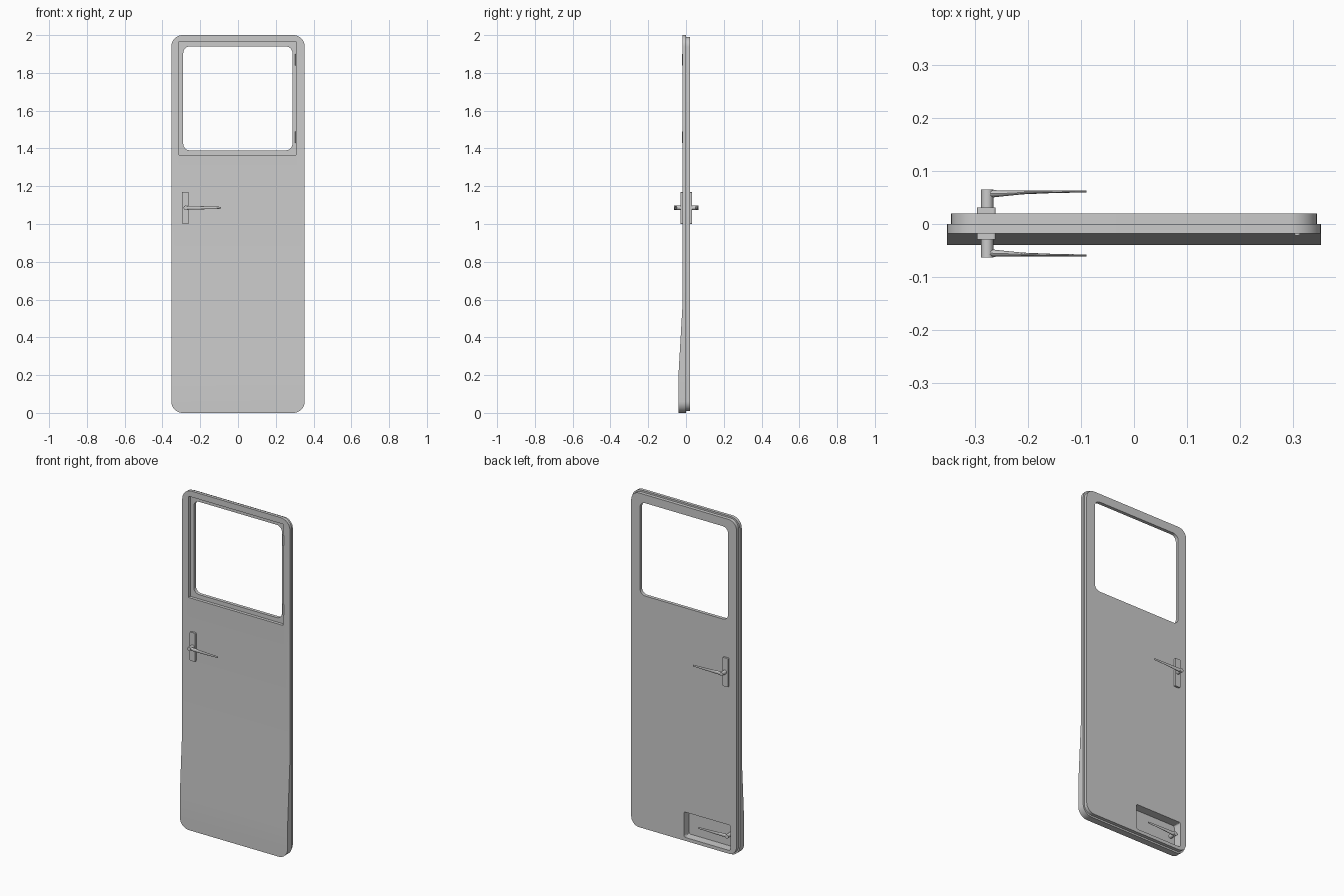
import bpy, bmesh, math
from mathutils import Vector

cube = bpy.data.objects.get("Cube")
if cube:
    bpy.data.objects.remove(cube, do_unlink=True)

grey = bpy.data.materials.new("light grey")
grey.use_nodes = True
GREY = (0.6, 0.6, 0.6, 1)
grey.diffuse_color = GREY
grey.node_tree.nodes["Principled BSDF"].inputs["Base Color"].default_value = GREY


def finish(name, bm):
    """Turn a bmesh into a linked grey object."""
    bmesh.ops.recalc_face_normals(bm, faces=bm.faces)
    mesh = bpy.data.meshes.new(name)
    bm.to_mesh(mesh)
    bm.free()
    mesh.materials.append(grey)
    obj = bpy.data.objects.new(name, mesh)
    bpy.context.collection.objects.link(obj)
    return obj


def activate(obj):
    bpy.ops.object.select_all(action='DESELECT')
    obj.select_set(True)
    bpy.context.view_layer.objects.active = obj


def smooth(obj):
    activate(obj)
    bpy.ops.object.shade_smooth_by_angle(angle=math.radians(30))


def slab(x0, x1, z0, z1, y0, y1, r, steps=8):
    """Upright rounded rectangle, extruded from y0 to y1."""
    bm = bmesh.new()
    corners = [(x1 - r, z1 - r), (x0 + r, z1 - r), (x0 + r, z0 + r), (x1 - r, z0 + r)]
    ring = []
    for q, (cx, cz) in enumerate(corners):
        for i in range(steps + 1 if r else 1):
            a = math.pi / 2 * (q + i / steps)
            ring.append(bm.verts.new((cx + r * math.cos(a), y0, cz + r * math.sin(a))))
    face = bm.faces.new(ring)
    new = bmesh.ops.extrude_face_region(bm, geom=[face])["geom"]
    bmesh.ops.translate(bm, vec=(0, y1 - y0, 0),
                        verts=[g for g in new if isinstance(g, bmesh.types.BMVert)])
    return bm


def cut(obj, bm):
    """Subtract a shape and discard the cutter."""
    cutter = finish("cutter", bm)
    cutter.hide_render = True
    mod = obj.modifiers.new("cut", 'BOOLEAN')
    mod.operation, mod.solver, mod.object = 'DIFFERENCE', 'EXACT', cutter
    activate(obj)
    bpy.ops.object.modifier_apply(modifier=mod.name)
    bpy.data.objects.remove(cutter, do_unlink=True)


# Outer skin, its foot swelling forward below the fold lines
FRONT, FOOT, FOLD_LOW, FOLD_HIGH = -0.018, -0.04, 0.2, 0.58
bm = slab(-0.353, 0.353, 0, 2, FRONT, 0, 0.06)
for z in (FOLD_LOW, FOLD_HIGH):
    bmesh.ops.bisect_plane(bm, geom=bm.verts[:] + bm.edges[:] + bm.faces[:],
                           plane_co=(0, 0, z), plane_no=(0, 0, 1))
for v in bm.verts:
    if v.co.y < FRONT / 2:
        t = (FOLD_HIGH - v.co.z) / (FOLD_HIGH - FOLD_LOW)
        v.co.y += (FOOT - FRONT) * min(1, max(0, t))
outer = finish("outer_panel", bm)

# Slightly smaller inner skin
inner = finish("inner_panel", slab(-0.345, 0.345, 0.01, 1.99, 0, 0.02, 0.052))

# Window: square rebate in front, rounded opening behind
cut(outer, slab(-0.312, 0.308, 1.365, 1.965, -0.1, 0.1, 0))
cut(inner, slab(-0.29, 0.288, 1.39, 1.94, -0.1, 0.1, 0.035))

# Low pocket in the back for the foot-level handle
POCKET = -0.03
for panel in (outer, inner):
    cut(panel, slab(-0.305, 0, 0.03, 0.18, POCKET, 0.1, 0.01, 3))
    smooth(panel)


def handle(name, z, base, side, reach):
    """Round neck plus a tapering lever; side is -1 for front, 1 for back."""
    bm = bmesh.new()
    sides = 16

    def loft(stations, along):
        rings = []
        for centre, ru, rz in stations:
            ring = []
            for i in range(sides):
                a = math.tau * i / sides
                u, w = ru * math.cos(a), rz * math.sin(a)
                offset = Vector((0, u, w)) if along == 'x' else Vector((u, 0, w))
                ring.append(bm.verts.new(Vector(centre) + offset))
            rings.append(ring)
        for a, b in zip(rings, rings[1:]):
            for i in range(sides):
                j = (i + 1) % sides
                bm.faces.new((a[i], a[j], b[j], b[i]))
        bm.faces.new(rings[0])
        bm.faces.new(rings[-1])

    neck_x = -0.277
    loft([((neck_x, base, z), 0.0115, 0.0115),
          ((neck_x, base + side * reach, z), 0.0115, 0.0115)], 'y')
    lever = []
    for x, thick, height in ((-0.277, 0.016, 0.021), (-0.25, 0.011, 0.02),
                             (-0.21, 0.007, 0.018), (-0.15, 0.0045, 0.014),
                             (-0.09, 0.0035, 0.01)):
        y = base + side * (reach - thick / 2 - 0.002 * (x > -0.26))
        lever.append(((x, y, z), thick / 2, height / 2))
    loft(lever, 'x')
    smooth(finish(name, bm))


# Door handles with their backing plates
for label, face, side in (("front", FRONT, -1), ("back", 0.02, 1)):
    finish(label + "_handle_plate",
           slab(-0.296, -0.261, 1, 1.17, face, face + side * 0.011, 0.004, 3))
    handle(label + "_handle", 1.086, face, side, 0.045)
handle("pocket_handle", 0.105, POCKET, 1, 0.045)

# Window hinges
for label, z in (("upper", 1.87), ("lower", 1.46)):
    bm = bmesh.new()
    bmesh.ops.create_cone(bm, cap_ends=True, segments=12, radius1=0.006,
                          radius2=0.006, depth=0.06)
    bmesh.ops.translate(bm, verts=bm.verts, vec=(0.308, FRONT + 0.002, z))
    smooth(finish(label + "_window_hinge", bm))
